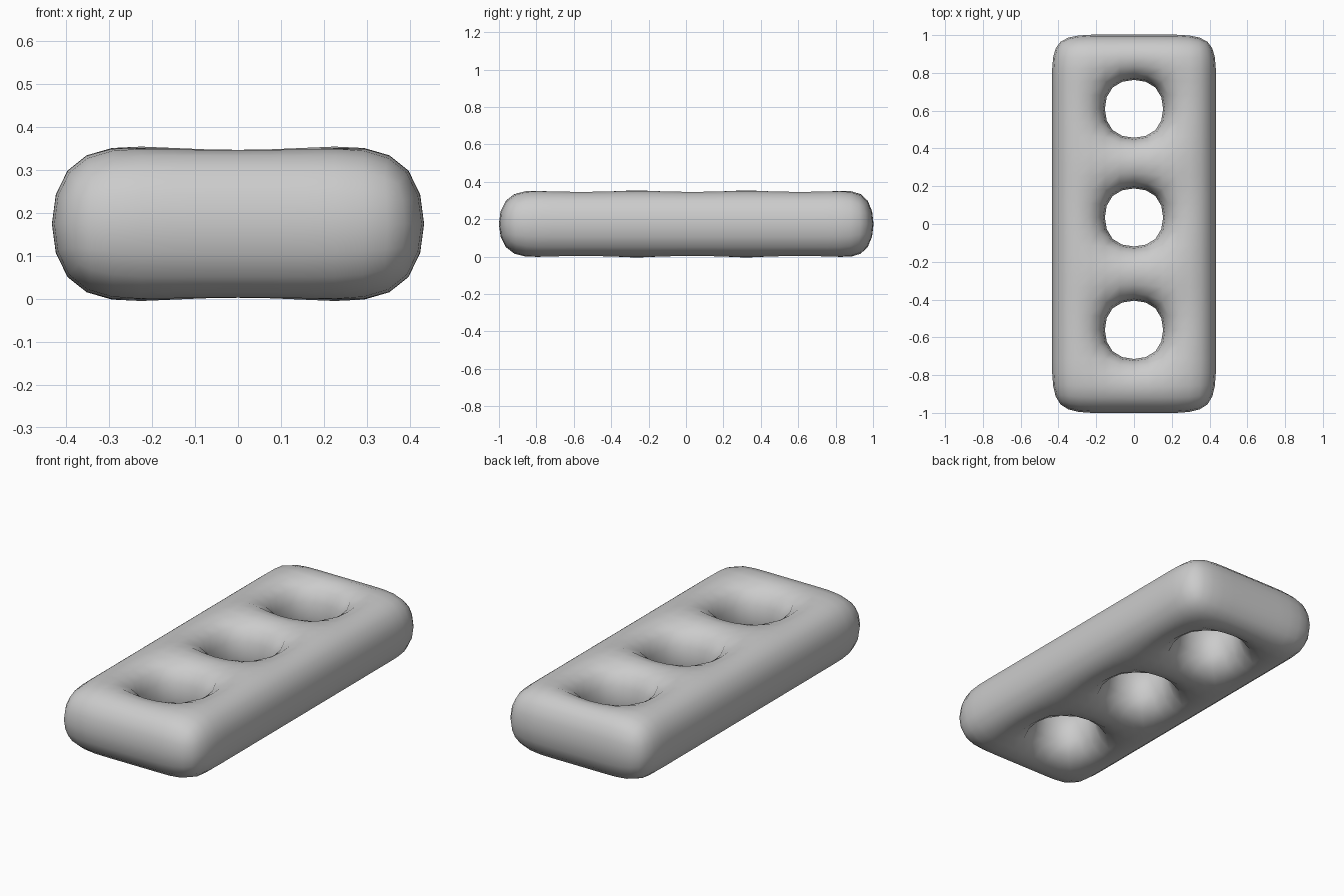
import bpy, bmesh

if "Cube" in bpy.data.objects:
    bpy.data.objects.remove(bpy.data.objects["Cube"])

# Cage lines: square openings sit in the middle column
HOLE = 0.155
HOLE_CENTRES = (-0.56, 0.035, 0.61)
X_LINES = (-0.446, -HOLE, HOLE, 0.446)
Y_LINES = [-1.013] + [c + s * HOLE for c in HOLE_CENTRES for s in (-1, 1)] + [1.013]
HALF, MID = 0.186, 0.175

grey = bpy.data.materials.new("plain grey")
grey.diffuse_color = (0.6, 0.6, 0.6, 1)
grey.use_nodes = True
grey.node_tree.nodes["Principled BSDF"].inputs["Base Color"].default_value = grey.diffuse_color

bm = bmesh.new()

# Bottom and top sheets with the three openings left out
grids = []
for z in (MID - HALF, MID + HALF):
    g = [[bm.verts.new((x, y, z)) for y in Y_LINES] for x in X_LINES]
    grids.append(g)
    for i in range(len(X_LINES) - 1):
        for j in range(len(Y_LINES) - 1):
            if i == 1 and j % 2 == 1:
                continue
            bm.faces.new((g[i][j], g[i + 1][j], g[i + 1][j + 1], g[i][j + 1]))

# Walls join every open edge of the sheets: outer rim and hole sides
partner = {}
for i in range(len(X_LINES)):
    for j in range(len(Y_LINES)):
        partner[grids[0][i][j]] = grids[1][i][j]
open_edges = [e for e in bm.edges if e.is_boundary and e.verts[0] in partner]
for e in open_edges:
    a, b = e.verts
    bm.faces.new((a, b, partner[b], partner[a]))
bmesh.ops.recalc_face_normals(bm, faces=bm.faces[:])
for f in bm.faces:
    f.smooth = True

mesh = bpy.data.meshes.new("pierced_block")
bm.to_mesh(mesh)
bm.free()
mesh.materials.append(grey)
block = bpy.data.objects.new("pierced_block", mesh)
bpy.context.collection.objects.link(block)

# Soft rounded form
sub = block.modifiers.new("rounding", 'SUBSURF')
sub.levels = sub.render_levels = 2
